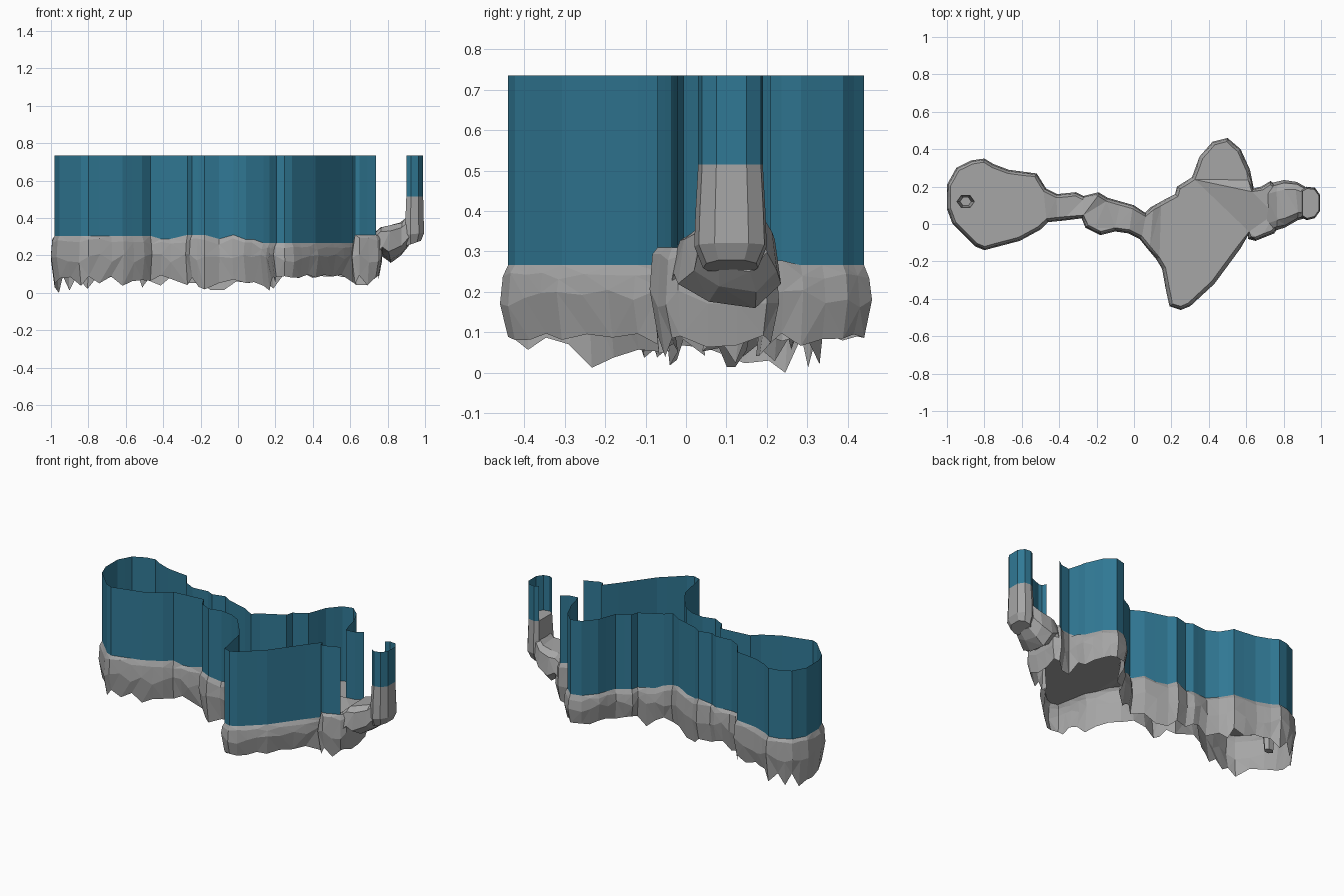
import bpy, bmesh, math, random
from mathutils import Vector

if "Cube" in bpy.data.objects:
    bpy.data.objects.remove(bpy.data.objects["Cube"])

random.seed(4)

def material(name, rgb):
    m = bpy.data.materials.new(name)
    m.diffuse_color = (*rgb, 1)
    m.use_nodes = True
    m.node_tree.nodes["Principled BSDF"].inputs["Base Color"].default_value = m.diffuse_color
    return m

STONE = material("grey stone", (0.38, 0.38, 0.38))
TEAL = material("teal barrier", (0.030, 0.19, 0.30))
WALL_TOP = 0.735

def finish(bm, name, mat):
    bmesh.ops.recalc_face_normals(bm, faces=bm.faces[:])
    me = bpy.data.meshes.new(name)
    bm.to_mesh(me)
    bm.free()
    me.materials.append(mat)
    ob = bpy.data.objects.new(name, me)
    bpy.context.collection.objects.link(ob)
    return ob

def bridge(bm, a, b, closed=True):
    n = len(a)
    for i in range(n if closed else n - 1):
        j = (i + 1) % n
        bm.faces.new((a[i], a[j], b[j], b[i]))

def ring(bm, pts):
    return [bm.verts.new(p) for p in pts]

# Plan outline of the walkway, in hundredths, clockwise from the left tip
OUTLINE = [(-100, 21), (-95, 30), (-87, 34), (-80, 35), (-75, 32), (-67, 29), (-52, 27),
           (-47, 19), (-41, 16), (-31, 17), (-27, 15), (-19, 17), (-14, 14), (0, 10),
           (6, 6), (9, 9), (18, 14), (22, 16), (23, 20), (31, 25), (35, 36), (42, 44),
           (50, 46), (57, 40), (62, 29), (64, 19), (68, 20), (73, 23), (77, 20),
           (77, -2), (75, -5), (65, -9), (61, -8), (61, -6), (57, -13), (43, -32),
           (30, -44), (25, -46), (19, -44), (17, -35), (15, -24), (12, -19), (7, -13),
           (3, -8), (-3, -5), (-10, -4), (-18, -6), (-26, -2), (-28, 3), (-36, 2),
           (-46, 1), (-50, -3), (-61, -9), (-80, -14), (-85, -12), (-97, 0), (-100, 8)]

def subdivide(pts, limit):
    out = []
    for i, p in enumerate(pts):
        q = pts[(i + 1) % len(pts)]
        n = max(1, math.ceil((q - p).length / limit))
        out += [p.lerp(q, k / n) for k in range(n)]
    return out

def inset(pts, d):
    out = []
    for i, p in enumerate(pts):
        a = (p - pts[i - 1]).normalized()
        b = (pts[(i + 1) % len(pts)] - p).normalized()
        t = (a + b).normalized()
        out.append(p + Vector((t.y, -t.x)) * d)   # inward for a clockwise loop
    return out

def top_z(x):
    for limit, z in ((-.465, .305), (-.272, .288), (-.15, .31), (-.04, .288),
                     (.03, .31), (.115, .285), (.622, .266)):
        if x < limit:
            return z
    return .31

def bottom_z(x):
    if .2 < x < .6:
        return random.uniform(.078, .1)
    return random.uniform(.035, .1) if x > .6 else random.uniform(.012, .095)

plan = subdivide([Vector(p) / 100 for p in OUTLINE], 0.085)
rim = inset(plan, 0.02)

# Walkway rock: flat top, bevelled edge, bulging side and ragged hem, hollow below
bm = bmesh.new()
top = ring(bm, [(p.x, p.y, top_z(p.x)) for p in rim])
edge = ring(bm, [(p.x, p.y, top_z(p.x) - random.uniform(.015, .035)) for p in inset(plan, 0.007)])
mid = ring(bm, [(p.x, p.y, random.uniform(.16, .21)) for p in plan])
hem_pts = [Vector((p.x, p.y, bottom_z(p.x))) for p in inset(plan, 0.02)]
min(hem_pts, key=lambda p: p.z).z = 0
hem = ring(bm, hem_pts)
for a, b in ((top, edge), (edge, mid), (mid, hem)):
    bridge(bm, a, b)

# Small pit sunk in the left end
def pit_ring(r, z):
    return ring(bm, [(-.9 + r * math.cos(k * math.tau / 6), .12 + .8 * r * math.sin(k * math.tau / 6), z)
                     for k in range(6)])
pit_top, pit_floor = pit_ring(.047, .305), pit_ring(.03, .13)
bridge(bm, pit_top, pit_floor)
bm.faces.new(pit_floor)
rims = [bm.edges.get((loop[i - 1], loop[i])) for loop in (top, pit_top) for i in range(len(loop))]
bmesh.ops.triangle_fill(bm, edges=rims, use_beauty=True, normal=(0, 0, 1))
bmesh.ops.triangulate(bm, faces=[f for f in bm.faces if len(f.verts) == 4])
finish(bm, "walkway_rock", STONE)

# Barrier around the walkway, left open at the right end
def barrier(name, pts, closed):
    bm = bmesh.new()
    low = ring(bm, pts)
    high = ring(bm, [(p[0], p[1], WALL_TOP) for p in pts])
    bridge(bm, low, high, closed)
    return bm

start = max(i for i, p in enumerate(rim) if p.x > .742)
ordered = rim[start + 1:] + rim[:start + 1]
wall = [(p.x, p.y, top_z(p.x)) for p in ordered if p.x < .742]
finish(barrier("w", wall, False), "walkway_barrier", TEAL)

# Sloping bridge rock towards the pillar: sections (x, y min, y max, z bottom, z top)
bm = bmesh.new()
prev = None
for x, y0, y1, z0, z1 in ((.71, -.05, .21, .13, .30), (.765, -.03, .225, .20, .35),
                          (.81, -.02, .235, .16, .36), (.87, .02, .225, .20, .375),
                          (.91, .03, .20, .25, .41)):
    w, h = y1 - y0, z1 - z0
    s = ring(bm, [(x + random.uniform(-.008, .008), y0 + w * u, z0 + h * v) for u, v in
                  ((0, .3), (.06, .85), (.2, 1), (.8, 1), (.94, .85), (1, .3), (.75, 0), (.3, .08))])
    if prev:
        bridge(bm, prev, s)
    else:
        bm.faces.new(s)
    prev = s
bm.faces.new(prev)
bmesh.ops.triangulate(bm, faces=bm.faces[:])
finish(bm, "bridge_rock", STONE)

# Pillar rock at the right end
TIP = [(.90, .045), (.90, .175), (.925, .19), (.965, .185), (.99, .15),
       (.99, .075), (.965, .04), (.925, .03)]
bm = bmesh.new()
prev = None
for z, grow, shift, tilt in ((.265, .85, -.005, .3), (.315, 1.12, .0, .12), (.40, 1.08, -.001, 0), (.515, 1, 0, 0)):
    s = ring(bm, [(min(1.0, .945 + (x - .945) * grow + shift), .11 + (y - .11) * grow, z + tilt * (x - .945))
                  for x, y in TIP])
    if prev:
        bridge(bm, prev, s)
    else:
        bm.faces.new(s)
    prev = s
bm.faces.new(prev)
finish(bm, "pillar_rock", STONE)

# Barrier round the pillar top, open towards the walkway
finish(barrier("p", [(x, y, .515) for x, y in TIP[1:] + TIP[:1]], False), "pillar_barrier", TEAL)
